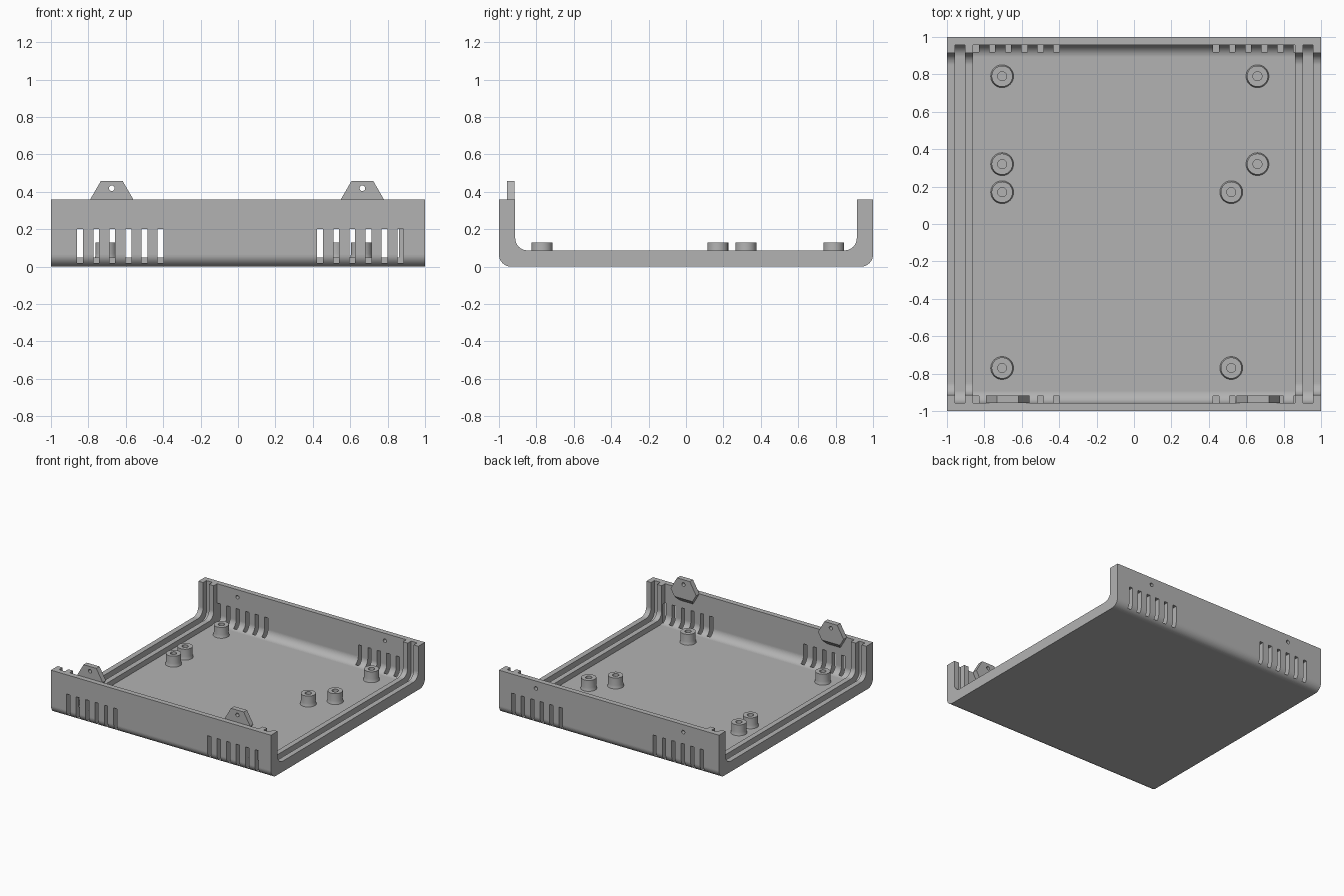
import bpy, bmesh
from math import sin, cos, pi, radians
from mathutils import Vector

if "Cube" in bpy.data.objects:
    bpy.data.objects.remove(bpy.data.objects["Cube"])

grey = bpy.data.materials.new("grey plastic")
grey.use_nodes = True
grey.diffuse_color = (0.45, 0.45, 0.45, 1)
grey.node_tree.nodes["Principled BSDF"].inputs["Base Color"].default_value = grey.diffuse_color

WALL, THICK, HEIGHT, FILLET = 0.043, 0.087, 0.358, 0.065


def finish(name, bm):
    bmesh.ops.recalc_face_normals(bm, faces=bm.faces)
    mesh = bpy.data.meshes.new(name)
    bm.to_mesh(mesh)
    bm.free()
    mesh.materials.append(grey)
    obj = bpy.data.objects.new(name, mesh)
    bpy.context.collection.objects.link(obj)
    return obj


def prism(bm, points, direction):
    """Extrude a closed outline along a direction."""
    face = bm.faces.new([bm.verts.new(p) for p in points])
    new = bmesh.ops.extrude_face_region(bm, geom=[face])["geom"]
    bmesh.ops.translate(bm, vec=direction, verts=[v for v in new if isinstance(v, bmesh.types.BMVert)])


def tray(bm, x0, x1, inset, top):
    """Prism along x whose section is a rectangle with rounded lower corners."""
    half, n = 1 - inset, 16
    right = []
    for i in range(n + 1):
        a = pi / 2 * i / n
        right.append((half - FILLET + FILLET * sin(a), inset + FILLET - FILLET * cos(a)))
    right.append((half, top))
    outline = right + [(-y, z) for y, z in reversed(right)]
    prism(bm, [(x0, y, z) for y, z in outline], (x1 - x0, 0, 0))


def box(bm, x0, x1, y0, y1, z0, z1):
    prism(bm, [(x0, y0, z0), (x1, y0, z0), (x1, y1, z0), (x0, y1, z0)], (0, 0, z1 - z0))


def rod(bm, x, y, z, radius, length, sides=24):
    """Round or polygonal bar along +y."""
    ring = [2 * pi * i / sides for i in range(sides)]
    prism(bm, [(x + radius * cos(a), y, z + radius * sin(a)) for a in ring], (0, length, 0))


def cut(obj, bm):
    cutter = finish("cutter", bm)
    cutter.hide_render = True
    mod = obj.modifiers.new("cut", "BOOLEAN")
    mod.operation, mod.solver, mod.object = "DIFFERENCE", "EXACT", cutter
    bpy.context.view_layer.objects.active = obj
    bpy.ops.object.modifier_apply(modifier=mod.name)
    bpy.data.objects.remove(cutter)


# Case: rounded block hollowed by a channel
bm = bmesh.new()
tray(bm, -1, 1, 0, HEIGHT)
case = finish("case_bottom", bm)
bm = bmesh.new()
tray(bm, -1.1, 1.1, THICK, 0.6)
cut(case, bm)

# Deeper main cavity and a panel groove near each open end
bm = bmesh.new()
for x0, x1 in [(-0.86, 0.86), (-0.957, -0.903), (0.903, 0.957)]:
    tray(bm, x0, x1, WALL, 0.6)
cut(case, bm)

# Vent slots in both walls, screw holes in the back wall
TAB_X = (-0.675, 0.665)
bm = bmesh.new()
for start in (-0.844, 0.439):
    for i in range(6):
        x = start + 0.086 * i
        for y0, y1 in [(-1.1, -0.92), (0.92, 1.1)]:
            box(bm, x - 0.0155, x + 0.0155, y0, y1, 0.02, 0.2)
for x in TAB_X:
    rod(bm, x, 0.9, 0.297, 0.015, 0.2)
cut(case, bm)

# Hexagonal fastening tabs inside the front wall, undercut at the bottom
for side, x in zip(("right", "left"), TAB_X):
    bm = bmesh.new()
    rod(bm, x, -0.958, 0.358, 0.116, 0.042, sides=6)
    cutplane = bmesh.ops.bisect_plane(
        bm, geom=bm.verts[:] + bm.edges[:] + bm.faces[:], clear_outer=True,
        plane_co=(x, -0.916, 0.3), plane_no=Vector((0, 1, -1)).normalized())
    edges = [e for e in cutplane["geom_cut"] if isinstance(e, bmesh.types.BMEdge)]
    bmesh.ops.holes_fill(bm, edges=edges)
    tab = finish(side + "_tab", bm)
    bm = bmesh.new()
    rod(bm, x, -1, 0.419, 0.015, 0.2)
    cut(tab, bm)

# Hollow standoffs for the circuit boards
POSTS = [(-0.705, 0.79), (-0.705, 0.32), (-0.705, 0.17), (-0.705, -0.77),
         (0.66, 0.79), (0.66, 0.32), (0.52, 0.17), (0.52, -0.77)]
SECTION = [(0.024, 0.04), (0.062, 0.04), (0.058, 0.055), (0.056, 0.07), (0.056, 0.13), (0.024, 0.13)]
for i, (x, y) in enumerate(POSTS):
    bm = bmesh.new()
    loop = [bm.verts.new((r, 0, z)) for r, z in SECTION]
    ring = [bm.edges.new((loop[k - 1], loop[k])) for k in range(len(loop))]
    bmesh.ops.spin(bm, geom=loop + ring, axis=(0, 0, 1), cent=(0, 0, 0), angle=2 * pi, steps=40)
    bmesh.ops.remove_doubles(bm, verts=bm.verts, dist=0.0001)
    post = finish(f"standoff_{i + 1}", bm)
    post.location = (x, y, 0)
    bpy.ops.object.select_all(action="DESELECT")
    post.select_set(True)
    bpy.context.view_layer.objects.active = post
    bpy.ops.object.shade_smooth_by_angle(angle=radians(30))
